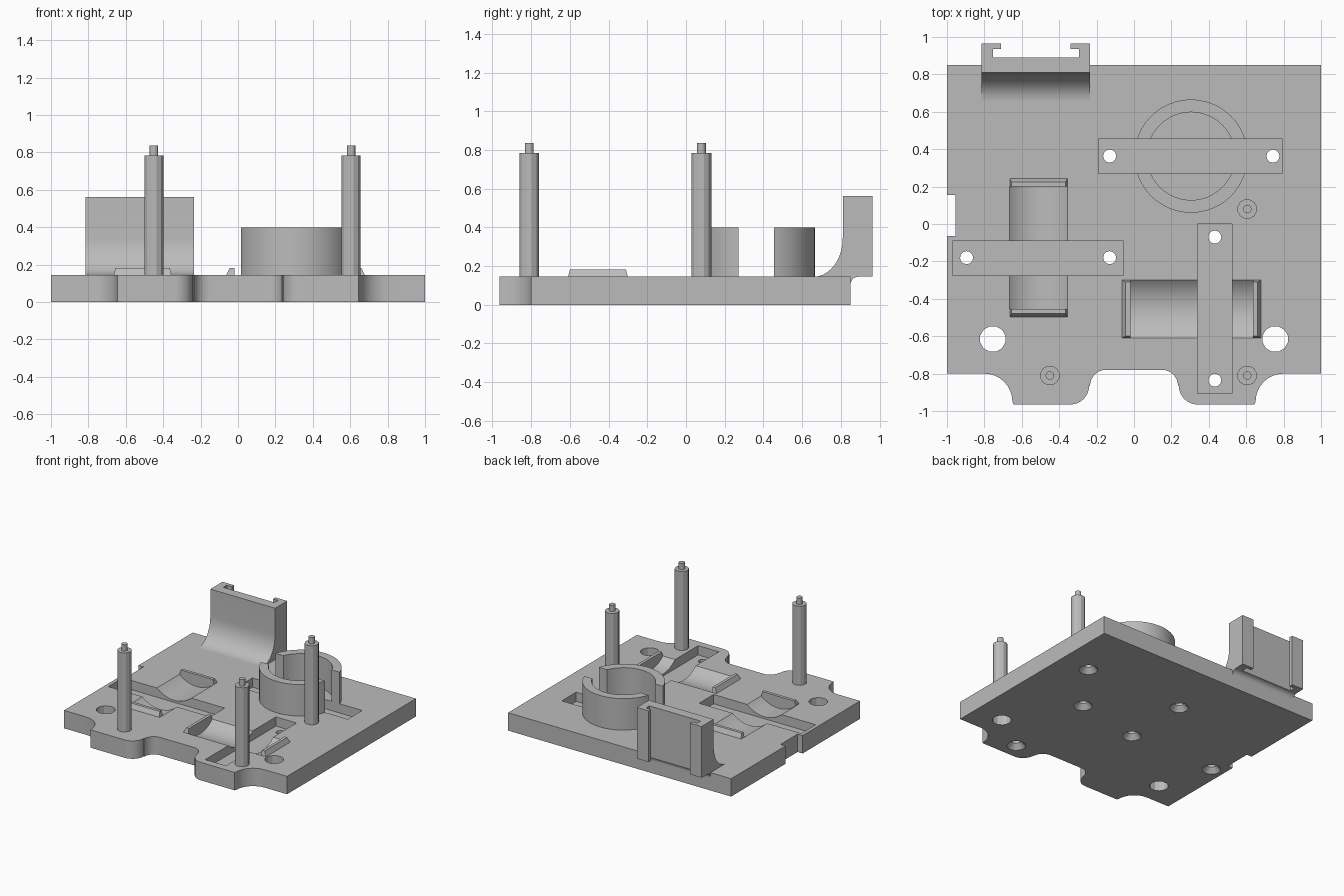
import bpy, bmesh, math
from mathutils import Matrix, Vector

if "Cube" in bpy.data.objects:
    bpy.data.objects.remove(bpy.data.objects["Cube"])

TOP = 0.145      # plate surface height
FLOOR = 0.07     # slot floor height

grey = bpy.data.materials.new("matte grey")
grey.diffuse_color = (0.5, 0.5, 0.5, 1)
grey.use_nodes = True
grey.node_tree.nodes["Principled BSDF"].inputs["Base Color"].default_value = grey.diffuse_color


def finish(name, bm, smooth=False):
    bmesh.ops.recalc_face_normals(bm, faces=bm.faces)
    me = bpy.data.meshes.new(name)
    bm.to_mesh(me)
    bm.free()
    me.materials.append(grey)
    ob = bpy.data.objects.new(name, me)
    bpy.context.collection.objects.link(ob)
    if smooth:
        shade(ob)
    return ob


def shade(ob):
    bpy.ops.object.select_all(action='DESELECT')
    ob.select_set(True)
    bpy.context.view_layer.objects.active = ob
    bpy.ops.object.shade_smooth_by_angle(angle=math.radians(25))


def prism(name, pts, vec):
    """Extrude a closed outline of 3D points along a vector."""
    bm = bmesh.new()
    face = bm.faces.new([bm.verts.new(p) for p in pts])
    new = bmesh.ops.extrude_face_region(bm, geom=[face])["geom"]
    bmesh.ops.translate(bm, vec=vec, verts=[v for v in new if isinstance(v, bmesh.types.BMVert)])
    return finish(name, bm)


def box(name, x0, x1, y0, y1, z0, z1):
    return prism(name, [(x0, y0, z0), (x1, y0, z0), (x1, y1, z0), (x0, y1, z0)], (0, 0, z1 - z0))


def lathe(name, x, y, profile, n, turn=0.0):
    """Solid of stacked (radius, height) rings around a vertical axis."""
    bm = bmesh.new()
    rings = [[bm.verts.new((x + r * math.cos(turn + math.tau * i / n),
                            y + r * math.sin(turn + math.tau * i / n), z)) for i in range(n)]
             for r, z in profile]
    for a, b in zip(rings, rings[1:]):
        for i in range(n):
            bm.faces.new((a[i], a[(i + 1) % n], b[(i + 1) % n], b[i]))
    bm.faces.new(rings[0])
    bm.faces.new(rings[-1])
    return finish(name, bm)


def cut(ob, cutters):
    """Subtract the cutters one by one and remove them."""
    for c in cutters:
        m = ob.modifiers.new("cut", 'BOOLEAN')
        m.operation, m.solver, m.object = 'DIFFERENCE', 'EXACT', c
        c.hide_render = True
        bpy.context.view_layer.objects.active = ob
        bpy.ops.object.modifier_apply(modifier=m.name)
        bpy.data.objects.remove(c)


def arc(cx, cy, r, a0, a1, n=8):
    return [(cx + r * math.cos(math.radians(a0 + (a1 - a0) * i / n)),
             cy + r * math.sin(math.radians(a0 + (a1 - a0) * i / n))) for i in range(n + 1)]


# Base plate outline: mirrored front edge with two rounded tabs, notch on the left
half = ([(-1, -0.8)] + arc(-0.8, -0.95, 0.15, 90, 0) + [(-0.645, -0.965)]
        + arc(-0.34, -0.865, 0.1, -90, 0) + arc(-0.15, -0.865, 0.085, 180, 90))
outline = half + [(-x, y) for x, y in reversed(half)]
outline += [(1, 0.85), (-1, 0.85), (-1, 0.155), (-0.955, 0.155), (-0.955, -0.065), (-1, -0.065)]
plate = prism("base_plate", [(x, y, 0) for x, y in outline], (0, 0, TOP))

# Round grooves of the two cradles
GR = 0.235
GZ = TOP + math.sqrt(GR ** 2 - 0.155 ** 2)
ring_pts = arc(0, 0, GR, 0, 360, 64)[:-1]
cutters = [
    prism("groove_a", [(-0.51 + u, -0.455, GZ + w) for u, w in ring_pts], (0, 0.655, 0)),
    prism("groove_b", [(-0.02, -0.455 + u, GZ + w) for u, w in ring_pts], (0.655, 0, 0)),
]

# Strap slots
for x0, x1, y0, y1 in ((-0.97, -0.055, -0.275, -0.09),
                       (0.34, 0.525, -0.905, 0.0),
                       (-0.19, 0.795, 0.27, 0.455)):
    cutters.append(box("slot", x0, x1, y0, y1, FLOOR, 0.3))

# Countersunk screw holes at the slot ends
for x, y in ((-0.895, -0.18), (-0.13, -0.18), (0.432, -0.07),
             (0.432, -0.835), (-0.13, 0.363), (0.743, 0.363)):
    cutters.append(lathe("screw_hole", x, y,
                         [(0.0788, -0.01), (0.035, 0.04), (0.035, 0.3)], 12))

# Large through holes
for s in (-1, 1):
    cutters.append(lathe("through_hole", s * 0.755, -0.615,
                         [(0.07, -0.1), (0.07, 0.3)], 12, math.radians(15)))
cut(plate, cutters)
shade(plate)


# Raised end lips of the cradles: vertical inside, sloped outside
def lip(name, cx, cy, angle):
    bm = bmesh.new()
    low = [(-0.155, 0.3275), (0.155, 0.3275), (0.155, 0.372), (-0.155, 0.372)]
    high = [(-0.145, 0.3275), (0.145, 0.3275), (0.145, 0.352), (-0.145, 0.352)]
    a = [bm.verts.new((x, y, TOP - 0.003)) for x, y in low]
    b = [bm.verts.new((x, y, TOP + 0.038)) for x, y in high]
    bm.faces.new(a)
    bm.faces.new(b)
    for i in range(4):
        j = (i + 1) % 4
        bm.faces.new((a[i], a[j], b[j], b[i]))
    bm.transform(Matrix.Translation(Vector((cx, cy, 0))) @ Matrix.Rotation(math.radians(angle), 4, 'Z'))
    finish(name, bm)


lip("left_cradle_back_lip", -0.51, -0.1275, 0)
lip("left_cradle_front_lip", -0.51, -0.1275, 180)
lip("right_cradle_left_lip", 0.3075, -0.455, 90)
lip("right_cradle_right_lip", 0.3075, -0.455, -90)

# Upright ring holder, split by its slot
ring = lathe("ring_holder", 0.305, 0.363, [(0.303, TOP - 0.003), (0.303, 0.4)], 48)
cut(ring, [lathe("ring_bore", 0.305, 0.363, [(0.235, 0), (0.235, 0.6)], 48),
           box("ring_gap", -0.2, 0.8, 0.27, 0.455, 0, 0.6)])
shade(ring)

# Standoff posts with thin pins on top
for i, (x, y) in enumerate(((-0.45, -0.81), (0.605, -0.81), (0.605, 0.08))):
    lathe(f"standoff_post_{i + 1}", x, y,
          [(0.053, TOP - 0.003), (0.053, 0.785), (0.023, 0.785), (0.023, 0.837)],
          12, math.radians(15))

# Rear bracket: curved front, overhanging back with a hooked vertical channel
side = [(0.66, TOP - 0.003), (0.66, TOP)]
side += [(0.66 + 0.15 * math.sin(t), TOP + 0.2 * (1 - math.cos(t)))
         for t in (math.radians(9 * k) for k in range(1, 11))]
side += [(0.81, 0.562), (0.965, 0.562), (0.965, 0.147)]
side += arc(0.89, 0.105, 0.04, 90, 180, 6) + [(0.845, 0.105), (0.845, TOP - 0.003)]
bracket = prism("rear_bracket", [(-0.815, y, z) for y, z in side], (0.58, 0, 0))
cut(bracket, [box("channel", -0.755, -0.295, 0.89, 0.935, 0, 0.8),
              box("channel_mouth", -0.71, -0.34, 0.91, 1.1, 0, 0.8)])
shade(bracket)
